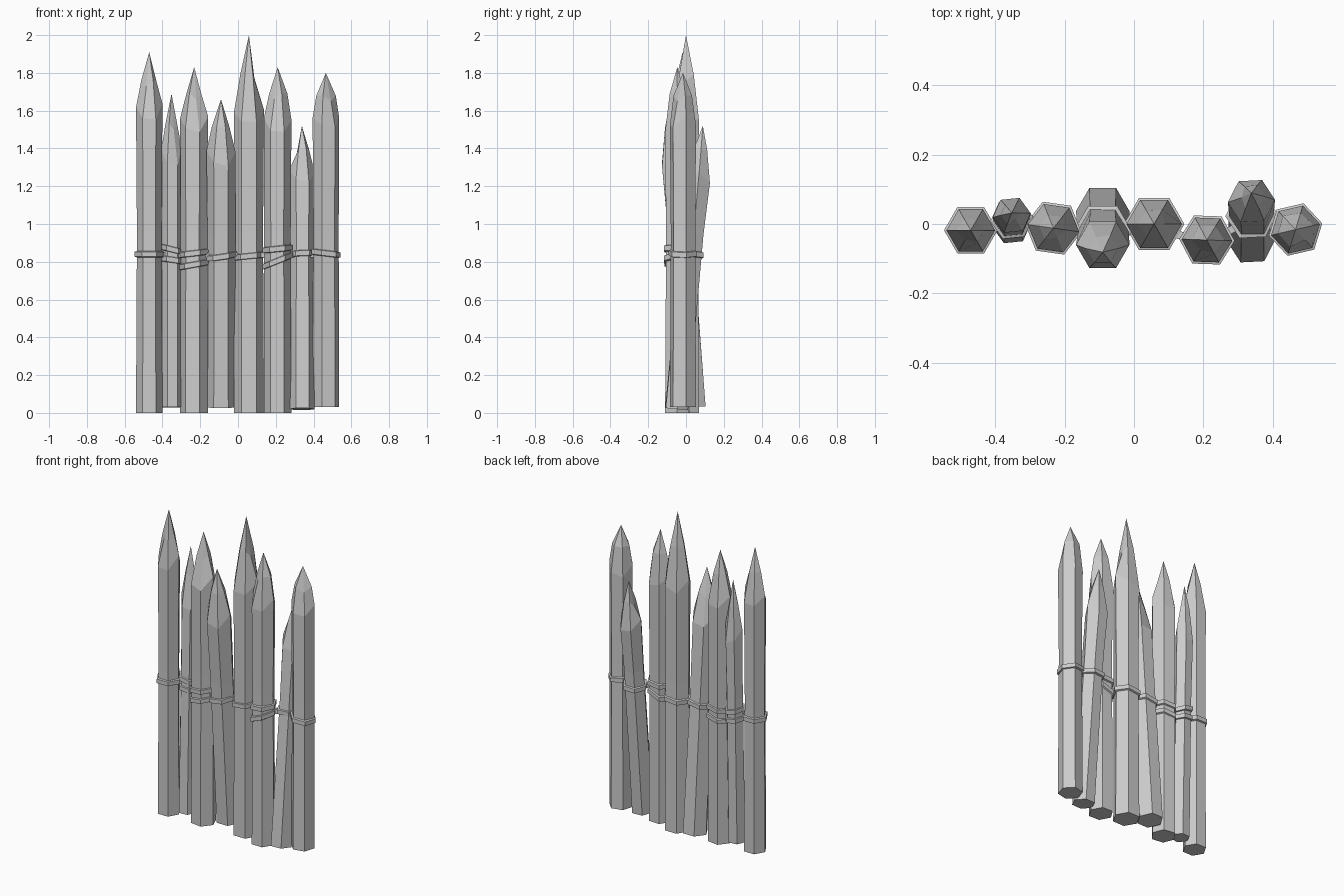
import bpy, bmesh, math, random
from mathutils import Vector

if "Cube" in bpy.data.objects:
    bpy.data.objects.remove(bpy.data.objects["Cube"])

random.seed(4)

# x, y at foot, y at shoulder, radius, rotation, foot z, shoulder z, tip z, tip fullness, chipped corner
STAKES = [
    (-0.47, -0.018, -0.018, 0.070, 0, 0.00, 1.61, 1.91, 0.56, 4),
    (-0.352, -0.005, 0.025, 0.055, 6, 0.03, 1.37, 1.69, 0.55, 5),
    (-0.232, -0.012, -0.012, 0.075, -8, 0.00, 1.55, 1.83, 0.55, 5),
    (-0.09, 0.037, -0.060, 0.077, 0, 0.03, 1.37, 1.66, 0.62, 2),
    (0.058, 0.000, 0.000, 0.080, 0, 0.00, 1.58, 2.00, 0.55, 0),
    (0.210, -0.046, -0.046, 0.073, -2, 0.00, 1.55, 1.83, 0.66, 4),
    (0.338, -0.050, 0.066, 0.068, 3, 0.02, 1.27, 1.52, 0.58, 3),
    (0.465, -0.016, -0.016, 0.072, 13, 0.03, 1.56, 1.80, 0.70, 5),
]
# stake index, height, sideways slope
BANDS = [(0, 0.84, 0.0), (1, 0.865, -0.25), (1, 0.81, -0.15), (2, 0.845, 0.12),
         (2, 0.785, 0.18), (3, 0.83, 0.15), (4, 0.83, 0.1), (5, 0.868, 0.1),
         (5, 0.805, 0.4), (6, 0.84, 0.05), (7, 0.845, -0.12)]


def make_object(name, bm):
    bmesh.ops.recalc_face_normals(bm, faces=bm.faces)
    mesh = bpy.data.meshes.new(name)
    bm.to_mesh(mesh)
    bm.free()
    ob = bpy.data.objects.new(name, mesh)
    bpy.context.collection.objects.link(ob)
    return ob


def bridge(bm, a, b):
    n = len(a)
    for i in range(n):
        bm.faces.new((a[i], a[(i + 1) % n], b[(i + 1) % n], b[i]))


def lean(s):
    return (s[2] - s[1]) / (s[6] - s[5])


def centre_y(s, z):
    return s[1] + lean(s) * (z - s[5])


def corner(s, i, radius, z, tilt_x=0.0):
    a = math.radians(60 * i + s[4])
    dx, dy = radius * math.cos(a), radius * math.sin(a)
    return Vector((s[0] + dx, centre_y(s, z) + dy, z - lean(s) * dy + tilt_x * dx))


# Hexagonal stakes with hewn points
def make_stake(n, s):
    x, y0, y1, r, rot, z0, z1, z2, full, chip = s
    bm = bmesh.new()
    rings = []
    for z, k in ((z0, 1.0), (0.95, 0.96), (z1, 1.0), ((z1 + z2) / 2, full)):
        ring = []
        for i in range(6):
            zz, kk = z, k
            if z == 0.95:
                kk += random.uniform(-0.04, 0.02)
            if z == z1:
                zz += (0.015 if i % 3 == 0 else -0.05) + random.uniform(-0.015, 0.015)
            if k == full:
                kk += random.uniform(-0.05, 0.05)
                if i == chip:
                    kk -= 0.16
                    zz -= 0.03
            p = corner(s, i, r * kk, z)
            p.z += zz - z
            ring.append(bm.verts.new(p))
        if rings:
            bridge(bm, rings[-1], ring)
        rings.append(ring)
    tip = bm.verts.new((x, centre_y(s, z2), z2))
    top = rings[-1]
    for i in range(6):
        bm.faces.new((top[i], top[(i + 1) % 6], tip))
    bm.faces.new(rings[0][::-1])
    make_object(f"stake_{n + 1}", bm)


for n, s in enumerate(STAKES):
    make_stake(n, s)

# Thin binding wrapped round each stake
for n, (idx, z, slope) in enumerate(BANDS):
    s = STAKES[idx]
    bm = bmesh.new()
    loops = []
    for dr, dz in ((-0.006, -0.017), (0.007, -0.013), (0.007, 0.013), (-0.006, 0.017)):
        loops.append([bm.verts.new(corner(s, i, s[3] + dr, z, slope) + Vector((0, 0, dz)))
                      for i in range(6)])
    for k in range(4):
        bridge(bm, loops[k], loops[(k + 1) % 4])
    make_object(f"binding_{n + 1}", bm)

# Short rope links joining neighbouring stakes
for n in range(len(STAKES) - 1):
    a, b = STAKES[n], STAKES[n + 1]
    bm = bmesh.new()
    ends = []
    for s in (a, b):
        c = Vector((s[0], centre_y(s, 0.835) - 0.01, 0.835))
        ends.append([bm.verts.new(c + Vector((0, dy, dz)))
                     for dy, dz in ((-0.012, -0.013), (0.012, -0.013), (0.012, 0.013), (-0.012, 0.013))])
    bridge(bm, *ends)
    for e in ends:
        bm.faces.new(e)
    make_object(f"rope_link_{n + 1}", bm)
